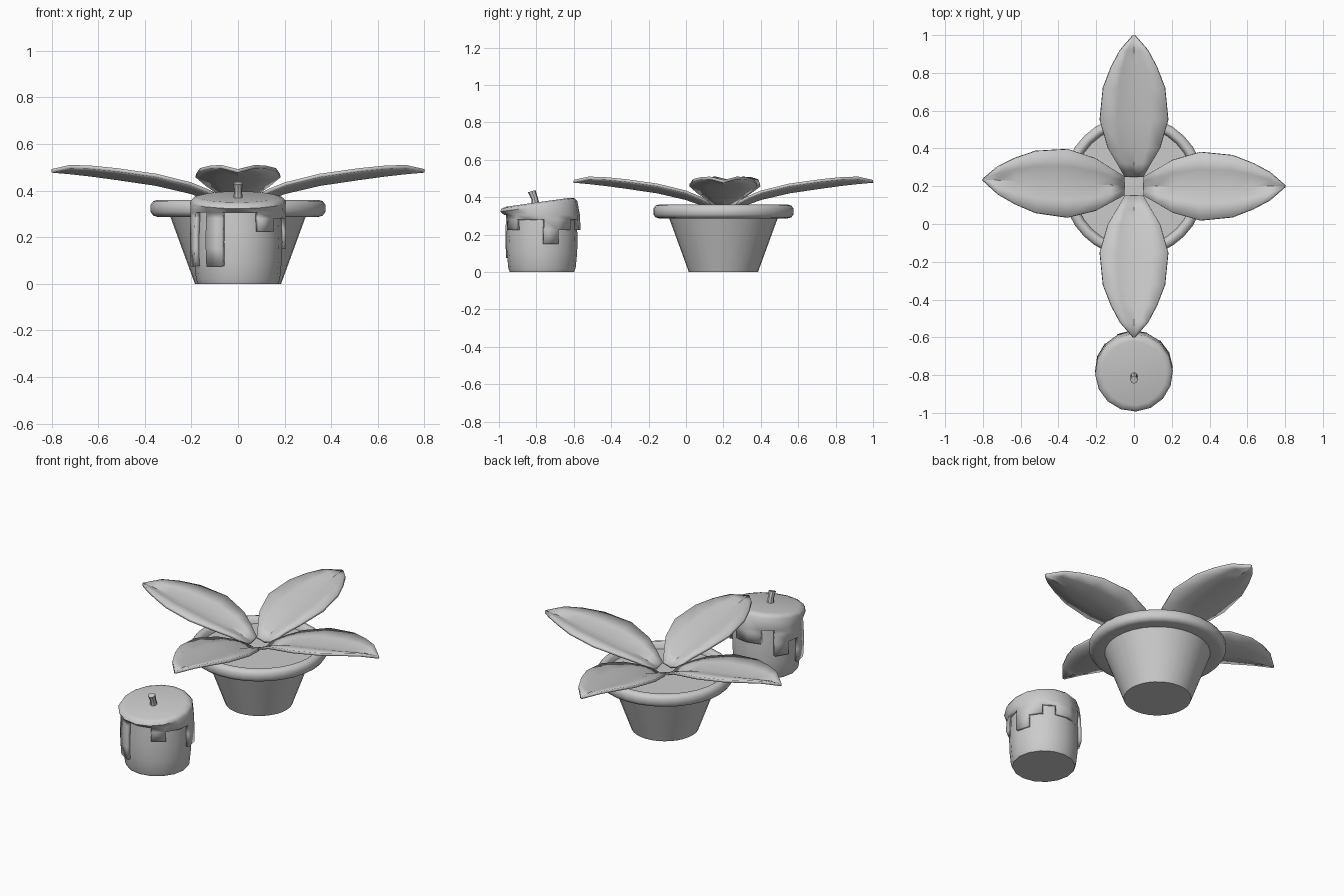
import bpy, bmesh
from math import sin, cos, pi, radians
from mathutils import Vector

if "Cube" in bpy.data.objects:
    bpy.data.objects.remove(bpy.data.objects["Cube"])


def make(name, verts, faces, thick=0.0, angle=40):
    me = bpy.data.meshes.new(name)
    me.from_pydata(verts, [], faces)
    bm = bmesh.new()
    bm.from_mesh(me)
    loose = [v for v in bm.verts if not v.link_faces]
    bmesh.ops.delete(bm, geom=loose, context='VERTS')
    bmesh.ops.remove_doubles(bm, verts=bm.verts, dist=1e-5)
    bmesh.ops.recalc_face_normals(bm, faces=bm.faces)
    bm.to_mesh(me)
    bm.free()
    ob = bpy.data.objects.new(name, me)
    bpy.context.collection.objects.link(ob)
    if thick:
        m = ob.modifiers.new("thickness", 'SOLIDIFY')
        m.thickness = thick
        m.offset = -1
    bpy.ops.object.select_all(action='DESELECT')
    ob.select_set(True)
    bpy.context.view_layer.objects.active = ob
    bpy.ops.object.shade_smooth_by_angle(angle=radians(angle))
    return ob


def lathe(name, profile, centre, n, angle=40):
    # profile of (radius, z); both ends are capped when open
    verts = [(centre[0] + r * sin(2 * pi * k / n), centre[1] - r * cos(2 * pi * k / n), z)
             for r, z in profile for k in range(n)]
    faces = [(i * n + k, i * n + (k + 1) % n, (i + 1) * n + (k + 1) % n, (i + 1) * n + k)
             for i in range(len(profile) - 1) for k in range(n)]
    faces += [tuple(range(n)), tuple(range(len(verts) - n, len(verts)))]
    return make(name, verts, faces, angle=angle)


# pot with rounded rim, soil filling it
POT = (0, 0.2)
lathe("pot", [(0.185, 0), (0.29, 0.287), (0.345, 0.287), (0.363, 0.292), (0.375, 0.308),
              (0.375, 0.339), (0.363, 0.355), (0.345, 0.36), (0.335, 0.358),
              (0.325, 0.35), (0.318, 0.325)], POT, 32)

# four leaves: (distance, half width, centre height, edge lift)
STATIONS = [(0.05, 0.05, 0.35, 0.012), (0.12, 0.09, 0.372, 0.03), (0.2, 0.137, 0.40, 0.035),
            (0.35, 0.18, 0.435, 0.037), (0.52, 0.163, 0.46, 0.036),
            (0.63, 0.12, 0.475, 0.032), (0.72, 0.072, 0.485, 0.025), (0.80, 0.003, 0.492, 0.0)]
for q in range(4):
    a = q * pi / 2
    skew = 0.035 if q == 2 else 0.0
    verts, faces = [], []
    for r, w, z, e in STATIONS:
        for s, lift in ((-1, 1), (-0.5, 0.62), (0, 0), (0.5, 0.62), (1, 1)):
            x, y = r, s * w - skew * r / 0.8
            verts.append((x * cos(a) - y * sin(a), 0.2 + x * sin(a) + y * cos(a), z + e * lift))
    for i in range(len(STATIONS) - 1):
        for j in range(4):
            k = i * 5 + j
            faces.append((k, k + 5, k + 6, k + 1))
    make("leaf_%d" % (q + 1), verts, faces, thick=0.015, angle=35)

# candle body
lathe("candle_body", [(0.172, 0), (0.18, 0.02), (0.188, 0.1), (0.19, 0.18),
                      (0.187, 0.25), (0.183, 0.32)], (0, -0.77), 16)

# melted wax: tilted cap with stepped drips of differing length
N = 16
DEPTH = [.305, .225, .28, .28, .15, .225, .28, .225, .225, .305, .15, .225, .075, .305, .075, .305]
LEVELS = [(.305, .203), (.28, .204), (.225, .207), (.15, .207), (.075, .203)]
verts, faces = [], []
for r, dz, cy in ((0.17, 0.0, -.79), (0.195, -0.006, -.79), (0.206, -0.022, -.787)):
    for k in range(N):
        t = radians(3) + 2 * pi * k / N
        y = cy - r * cos(t)
        verts.append((r * sin(t), y, 0.373 + dz + (y + 0.79) * 0.14))
for z, r in LEVELS:
    for k in range(N):
        t = radians(3) + 2 * pi * k / N
        verts.append((r * sin(t), -0.77 - r * cos(t), z))
faces.append(tuple(range(N)))
for i in range(2 + len(LEVELS)):
    for k in range(N):
        if i < 3 or LEVELS[i - 2][0] >= DEPTH[k] - 1e-4:
            k2 = (k + 1) % N
            faces.append((i * N + k, i * N + k2, (i + 1) * N + k2, (i + 1) * N + k))
make("candle_wax", verts, faces, thick=0.022, angle=45)

# bent wick
PATH = [(-0.805, 0.36, 0.021), (-0.81, 0.395, 0.017), (-0.825, 0.432, 0.02)]
n = 8
verts = [(r * cos(2 * pi * k / n), y + r * sin(2 * pi * k / n), z + 0.3 * r * sin(2 * pi * k / n))
         for y, z, r in PATH for k in range(n)]
faces = [(i * n + k, i * n + (k + 1) % n, (i + 1) * n + (k + 1) % n, (i + 1) * n + k)
         for i in range(2) for k in range(n)]
faces += [tuple(range(n)), tuple(range(2 * n, 3 * n))]
make("wick", verts, faces)
